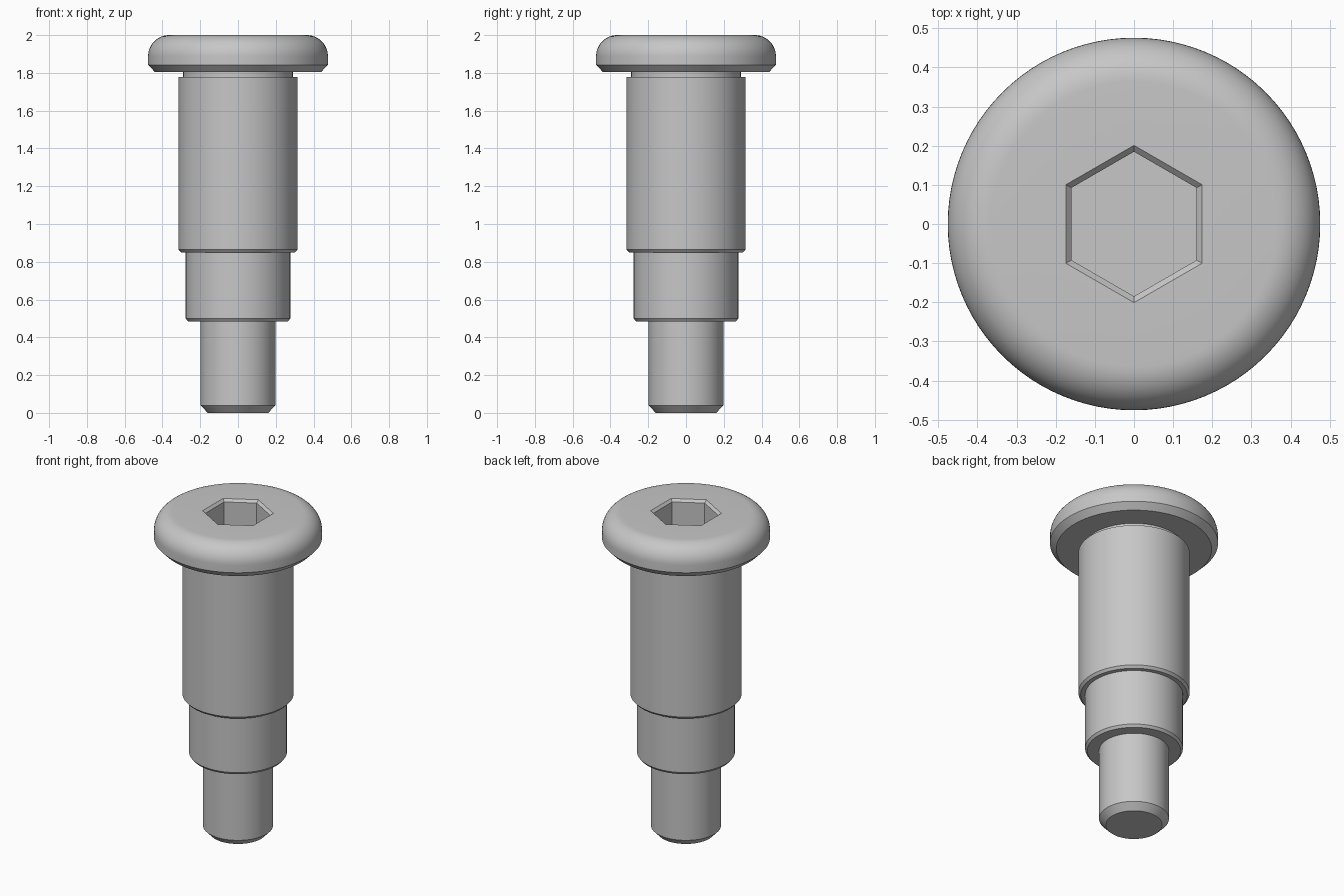
import bpy
import bmesh
from math import cos, sin, pi, radians

cube = bpy.data.objects.get("Cube")
if cube:
    bpy.data.objects.remove(cube, do_unlink=True)

SEGMENTS = 96

steel = bpy.data.materials.new("grey_steel")
steel.use_nodes = True
steel.diffuse_color = (0.57, 0.57, 0.57, 1)
steel.node_tree.nodes["Principled BSDF"].inputs["Base Color"].default_value = steel.diffuse_color


def round_ring(radius, z):
    angles = [2 * pi * i / SEGMENTS for i in range(SEGMENTS)]
    return [(radius * cos(a), radius * sin(a), z) for a in angles]


def hex_ring(apothem, z):
    """Hexagonal loop with flats facing left and right, corners front and back."""
    points = []
    for i in range(SEGMENTS):
        a = 2 * pi * i / SEGMENTS
        off_flat = (a + pi / 6) % (pi / 3) - pi / 6
        r = apothem / cos(off_flat)
        points.append((r * cos(a), r * sin(a), z))
    return points


def skin(name, rings, cap_start=False, cap_end=False):
    """Join successive rings with quads, optionally closing the ends."""
    bm = bmesh.new()
    loops = [[bm.verts.new(p) for p in ring] for ring in rings]
    for low, high in zip(loops, loops[1:]):
        for i in range(SEGMENTS):
            j = (i + 1) % SEGMENTS
            bm.faces.new((low[i], low[j], high[j], high[i]))
    if cap_start:
        bm.faces.new(loops[0][::-1])
    if cap_end:
        bm.faces.new(loops[-1])
    mesh = bpy.data.meshes.new(name)
    bm.to_mesh(mesh)
    bm.free()
    mesh.materials.append(steel)
    obj = bpy.data.objects.new(name, mesh)
    bpy.context.collection.objects.link(obj)
    bpy.ops.object.select_all(action='DESELECT')
    obj.select_set(True)
    bpy.context.view_layer.objects.active = obj
    bpy.ops.object.shade_smooth_by_angle(angle=radians(25))
    return obj


def turned(name, profile, **caps):
    return skin(name, [round_ring(r, z) for r, z in profile], **caps)


# Stepped shaft, from the tip upwards
turned("tip", [(0.16, 0), (0.198, 0.04), (0.198, 0.485)], cap_start=True)
turned("middle_step", [(0.198, 0.485), (0.265, 0.485), (0.277, 0.5), (0.277, 0.85)])
turned("shoulder", [(0.277, 0.85), (0.302, 0.85), (0.315, 0.865), (0.315, 1.778), (0.29, 1.778)])
turned("neck_groove", [(0.29, 1.778), (0.29, 1.805)])

# Head with chamfered underside, rounded rim and hexagonal socket
rim = 0.112
head = [round_ring(0.29, 1.805), round_ring(0.44, 1.805), round_ring(0.476, 1.842)]
for step in range(13):
    a = pi / 2 * step / 12
    head.append(round_ring(0.364 + rim * cos(a), 2 - rim + rim * sin(a)))
head += [hex_ring(0.174, 2), hex_ring(0.16, 1.985), hex_ring(0.16, 1.76)]
skin("head", head, cap_end=True)
